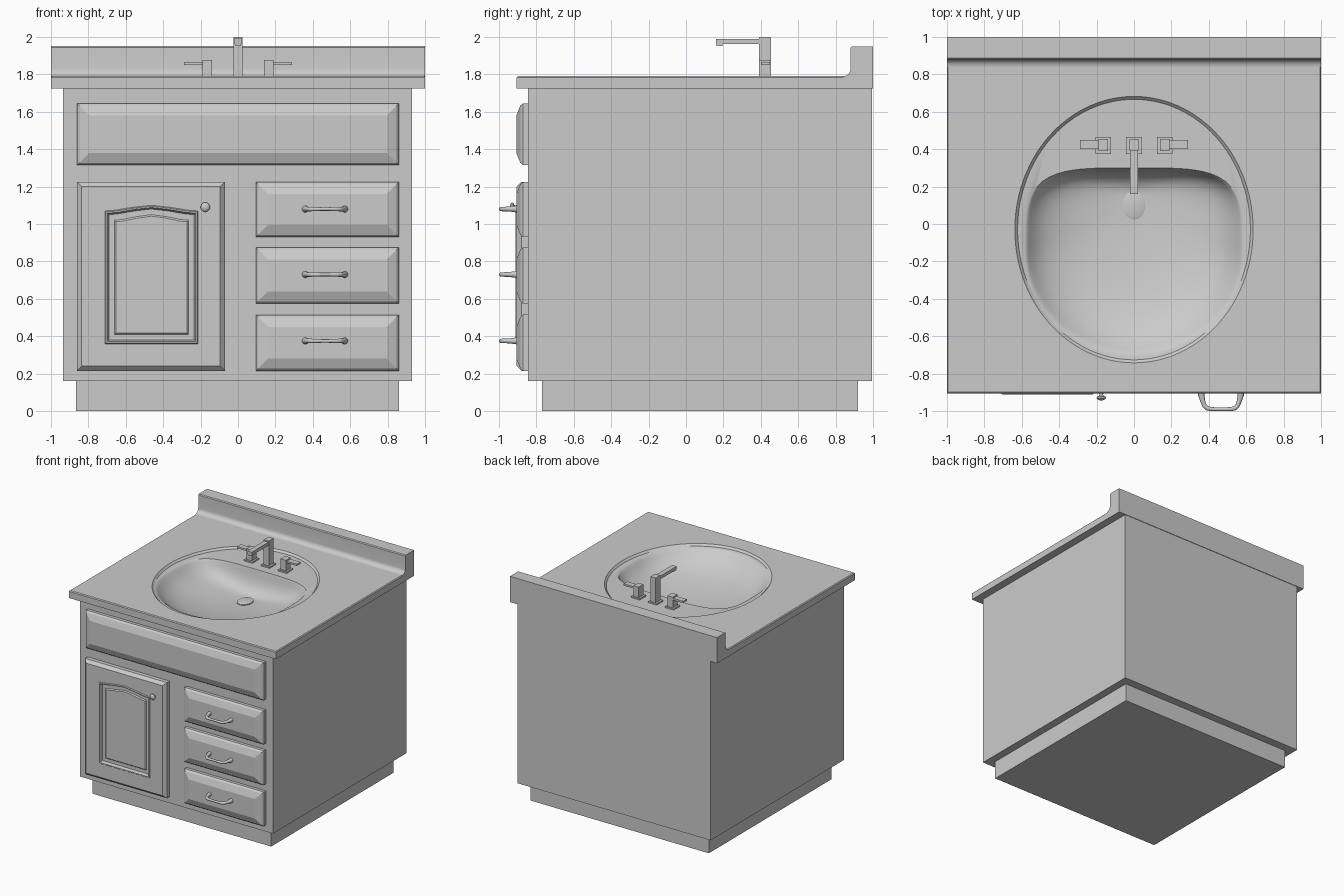
import bpy, bmesh, math
from mathutils import Vector

if "Cube" in bpy.data.objects:
    bpy.data.objects.remove(bpy.data.objects["Cube"])

def loft(name, loops, cap_start=True, cap_end=True, angle=30):
    """Skin a list of equal-length point loops into one mesh object."""
    bm = bmesh.new()
    rings = [[bm.verts.new(p) for p in l] for l in loops]
    n = len(rings[0])
    for a, b in zip(rings, rings[1:]):
        for i in range(n):
            j = (i + 1) % n
            bm.faces.new((a[i], a[j], b[j], b[i]))
    if cap_start:
        bm.faces.new(rings[0][::-1])
    if cap_end:
        bm.faces.new(rings[-1])
    if cap_start and cap_end:
        bmesh.ops.recalc_face_normals(bm, faces=bm.faces)
    me = bpy.data.meshes.new(name)
    bm.to_mesh(me)
    bm.free()
    me.polygons.foreach_set("use_smooth", [True] * len(me.polygons))
    me.set_sharp_from_angle(angle=math.radians(angle))
    ob = bpy.data.objects.new(name, me)
    bpy.context.collection.objects.link(ob)
    return ob

def rect(x0, x1, y0, y1, z):
    return [(x0, y0, z), (x1, y0, z), (x1, y1, z), (x0, y1, z)]

def box(name, x, y, z, top=True):
    return loft(name, [rect(*x, *y, z[0]), rect(*x, *y, z[1])], cap_end=top)

# Toe-kick plinth and cabinet carcass (open top so the basin can hang inside)
box("plinth", (-.865, .86), (-.77, .92), (0, .16))
box("cabinet", (-.935, .93), (-.845, .995), (.16, 1.725), top=False)

# Countertop with integral basin: one skin from underside to drain
N = 96
ANG = [2 * math.pi * i / N for i in range(N)]

def slab_loop(x, y0, y1, z):
    cy, hy = (y0 + y1) / 2, (y1 - y0) / 2
    out = []
    for t in ANG:
        c, s = math.cos(t), math.sin(t)
        m = max(abs(c), abs(s))
        out.append((x * c / m, cy + hy * s / m, z))
    return out

def oval(cy, rx, ry, z):
    return [(rx * math.cos(t), cy + ry * math.sin(t), z) for t in ANG]

def bowl(u, z):
    """D-shaped basin outline blended by u towards the drain oval."""
    out = []
    for t in ANG:
        c, s = math.cos(t), math.sin(t)
        n, ry = (4, .45) if s > 0 else (2, .55)
        r = (abs(c) ** n + abs(s) ** n) ** (-1 / n)
        d = Vector((.58 * c * r, -.15 + ry * s * r))
        p = d.lerp(Vector((.06 * c, .1 + .075 * s)), u)
        out.append((p.x, p.y, z))
    return out

basin = [(0, 1.772), (.015, 1.767), (.04, 1.752), (.08, 1.725), (.14, 1.695), (.22, 1.665),
         (.33, 1.638), (.48, 1.613), (.65, 1.595), (.83, 1.583), (1, 1.576)]
loft("countertop_and_basin",
     [slab_loop(.9, -.81, .84, 1.725), slab_loop(1, -.905, .84, 1.725),
      slab_loop(1, -.905, .84, 1.783), slab_loop(.993, -.898, .84, 1.79),
      oval(-.03, .637, .712, 1.79), oval(-.03, .622, .696, 1.774)]
     + [bowl(u, z) for u, z in basin], cap_start=False, angle=35)
loft("drain", [oval(.1, .06, .075, 1.57), oval(.1, .06, .075, 1.583), oval(.1, .05, .065, 1.587)])

# Backsplash with a cove at its foot
cove = [(.88 - .04 * math.sin(a), 1.83 - .04 * math.cos(a)) for a in
        [math.radians(90 - 18 * k) for k in range(6)]]
cove = [(.84 + .04 * math.sin(math.radians(15 * k)), 1.83 - .04 * math.cos(math.radians(15 * k)))
        for k in range(7)]
prof = [(.84, 1.725)] + cove + [(.88, 1.943), (.887, 1.95), (1, 1.95), (1, 1.725)]
loft("backsplash", [[(x, y, z) for y, z in prof] for x in (-1, 1)])

# Door and drawer fronts: loops seen from the front, stepping towards -y
TOP = [(1, 0), (.8, .12), (.4, .65), (0, 1), (-.4, .65), (-.8, .12), (-1, 0)]

def panel_loop(r, inset, h, arch=0):
    x0, x1, z0, z1 = r[0] + inset, r[1] - inset, r[2] + inset, r[3] - inset
    cx, hx = (x0 + x1) / 2, (x1 - x0) / 2
    return [(x0, -h, z0), (x1, -h, z0)] + [(cx + hx * t, -h, z1 + arch * k) for t, k in TOP]

def drawer_front(name, r):
    steps = [(0, .84), (0, .872), (.012, .886), (.065, .907)]
    return loft(name, [panel_loop(r, i, h) for i, h in steps], angle=5)

drawer_front("false_drawer_front", (-.86, .86, 1.315, 1.645))
drawer_zs = [(.93, 1.225), (.575, .875), (.215, .515)]
for k, (z0, z1) in enumerate(drawer_zs):
    drawer_front(f"drawer_front_{k + 1}", (.095, .86, z0, z1))

door, arch = (-.86, -.07, .215, 1.225), (-.71, -.215, .36, 1.07)
loft("door", [panel_loop(door, i, h) for i, h in [(0, .84), (0, .88), (.025, .905)]]
     + [panel_loop(arch, i, h, .03) for i, h in
        [(0, .905), (.005, .912), (.012, .912), (.02, .884), (.05, .884), (.058, .892)]], angle=5)

# Turned knob on the door
def turned(name, x, z, steps, n=20):
    loft(name, [[(x + r * math.cos(2 * math.pi * i / n), -y, z + r * math.sin(2 * math.pi * i / n))
                 for i in range(n)] for y, r in steps], angle=40)

turned("door_knob", -.175, 1.09, [(.895, .016), (.91, .01), (.918, .012), (.922, .022),
                                  (.93, .025), (.938, .019), (.942, .008)])

# Bowed drawer pulls: round section swept along a U-shaped path
def pull(name, z, n=12):
    half = [(-.105, .90, .019), (-.105, .915, .017), (-.098, .945, .013), (-.088, .972, .012),
            (-.075, .984, .012), (-.055, .989, .011), (-.02, .990, .0095)]
    path = half + [(-x, y, r) for x, y, r in half[::-1]]
    loops = []
    for i, (x, y, r) in enumerate(path):
        a, b = path[max(i - 1, 0)], path[min(i + 1, len(path) - 1)]
        tan = Vector((b[0] - a[0], -(b[1] - a[1]), 0)).normalized()
        side = tan.cross(Vector((0, 0, 1)))
        loops.append([Vector((.465 + x, -y, z)) + side * r * math.cos(t) + Vector((0, 0, r * math.sin(t)))
                      for t in [2 * math.pi * k / n for k in range(n)]])
    loft(name, loops, angle=60)

for k, z in enumerate((1.08, .73, .375)):
    pull(f"drawer_pull_{k + 1}", z)

# Square faucet: spout column with arm, and two lever handles
def flange(name, x):
    box(name, (x - .042, x + .042), (.375, .465), (1.765, 1.784))

flange("spout_flange", 0)
box("spout_column", (-.025, .025), (.39, .455), (1.77, 2))
box("spout_arm", (-.021, .021), (.16, .4), (1.962, 1.99))
box("spout_tip", (-.016, .016), (.163, .195), (1.953, 1.964))
for side, s in (("left", -1), ("right", 1)):
    flange(f"{side}_handle_flange", s * .165)
    box(f"{side}_handle_post", (s * .165 - .026, s * .165 + .026), (.39, .455), (1.77, 1.877))
    box(f"{side}_handle_lever", tuple(sorted((s * .185, s * .288))), (.40, .45), (1.85, 1.866))
